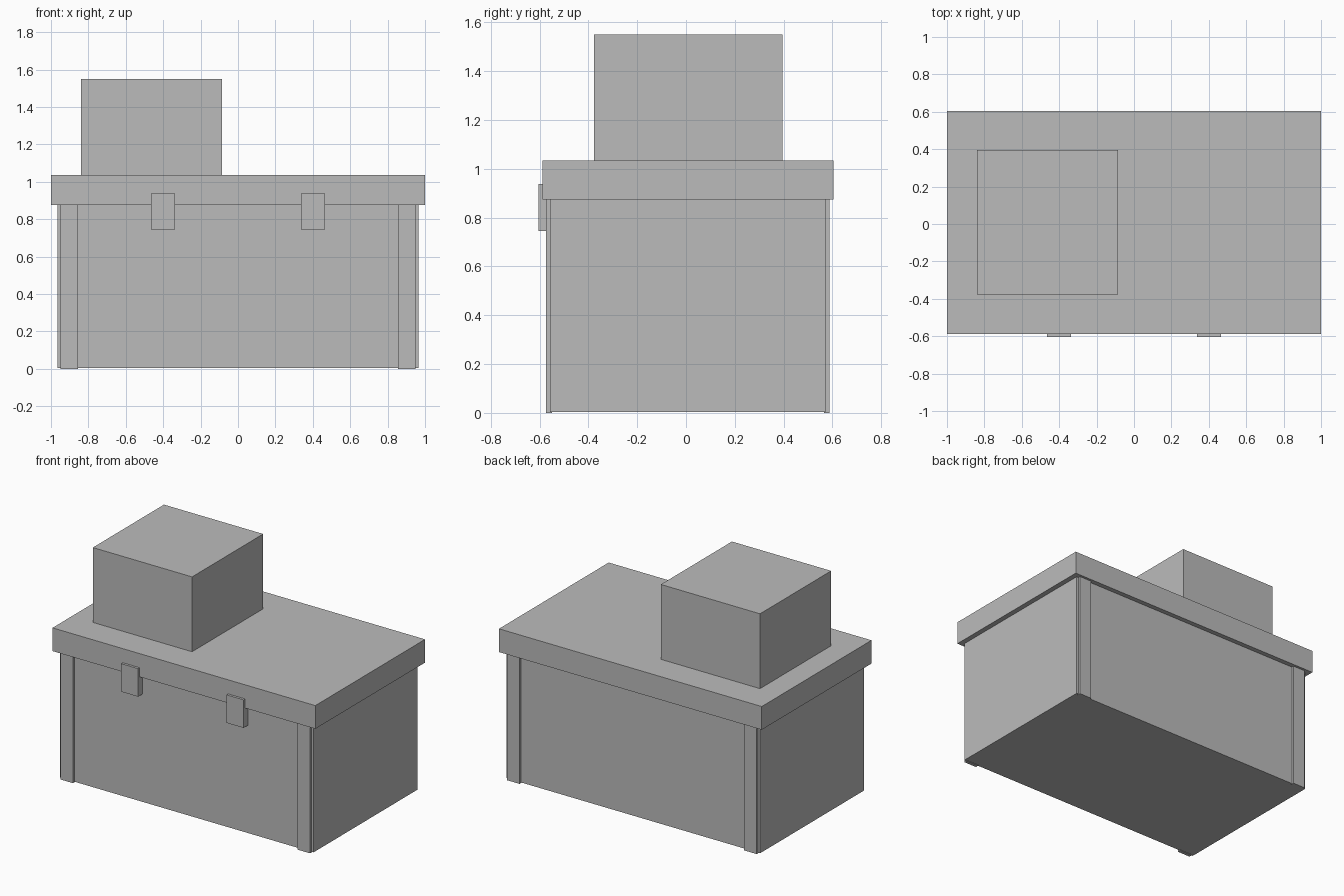
import bpy

cube = bpy.data.objects.get("Cube")
if cube:
    bpy.data.objects.remove(cube, do_unlink=True)

grey = bpy.data.materials.new("plain_grey")
grey.use_nodes = True
grey.diffuse_color = (0.5, 0.5, 0.5, 1)
grey.node_tree.nodes["Principled BSDF"].inputs["Base Color"].default_value = (0.5, 0.5, 0.5, 1)


def box(name, x, y, z):
    """Add a box from its (low, high) extents on each axis."""
    spans = (x, y, z)
    bpy.ops.mesh.primitive_cube_add(size=1, location=[(a + b) / 2 for a, b in spans])
    obj = bpy.context.object
    obj.name = name
    obj.scale = [b - a for a, b in spans]
    bpy.ops.object.transform_apply(location=False, rotation=False, scale=True)
    obj.data.materials.append(grey)
    return obj


# Chest body and overhanging lid
box("chest_body", (-0.965, 0.965), (-0.558, 0.572), (0.004, 0.88))
box("lid", (-1, 1), (-0.588, 0.605), (0.875, 1.035))

# Small box resting on the lid
box("top_box", (-0.84, -0.085), (-0.378, 0.395), (1.035, 1.55))

# Corner strips on front and back, and latches on the front
for side, s in (("left", 1), ("right", -1)):
    strip_x = sorted((s * 0.855, s * 0.95))
    latch_x = sorted((s * 0.337, s * 0.466))
    box(f"front_strip_{side}", strip_x, (-0.574, -0.55), (0, 0.88))
    box(f"back_strip_{side}", strip_x, (0.565, 0.588), (0, 0.88))
    box(f"latch_{side}", latch_x, (-0.605, -0.555), (0.745, 0.938))
